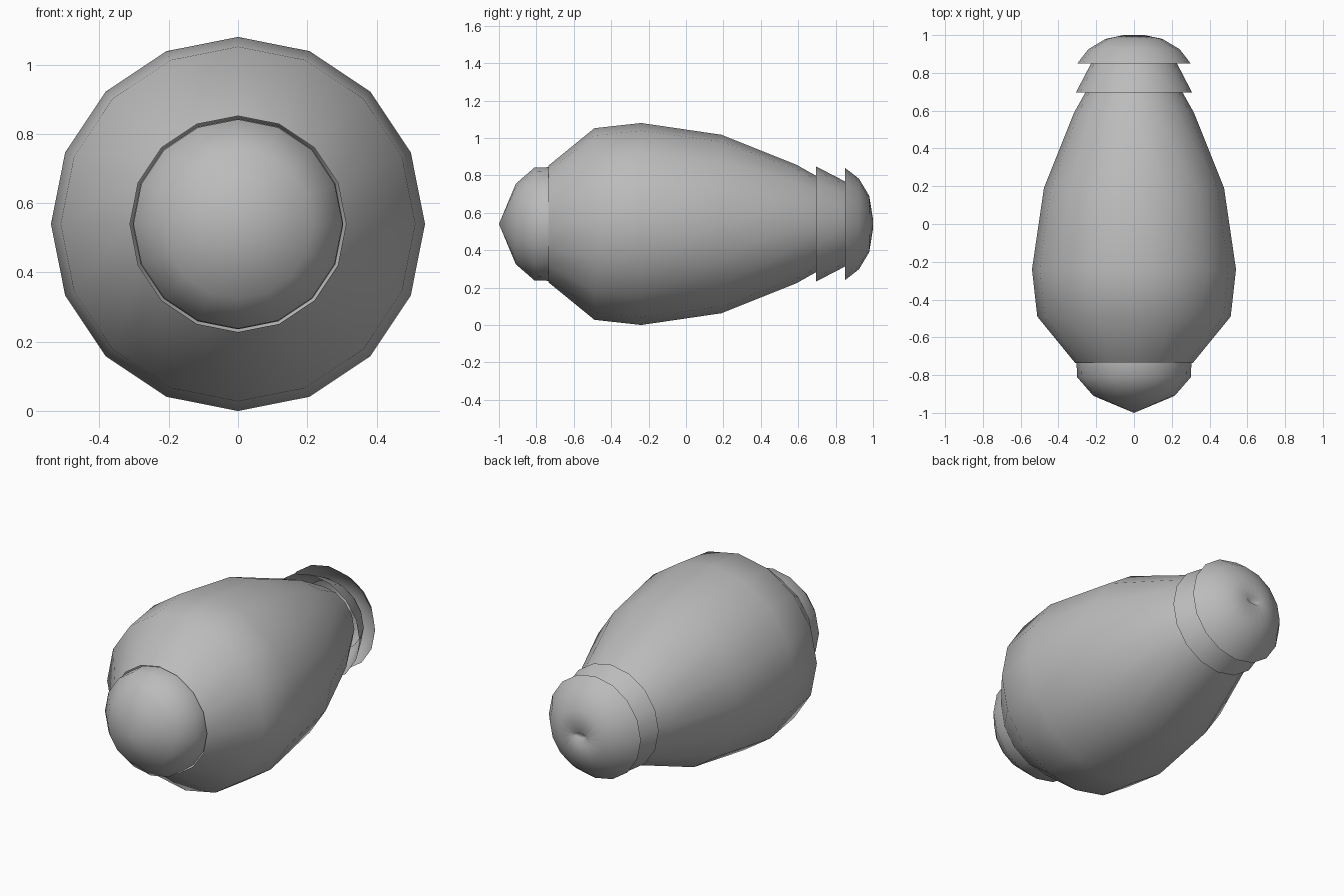
import bpy, bmesh, math

SIDES = 16
AXIS_Z = 0.54

if "Cube" in bpy.data.objects:
    bpy.data.objects.remove(bpy.data.objects["Cube"], do_unlink=True)

grey = bpy.data.materials.new("plain grey")
grey.use_nodes = True
colour = (0.5, 0.5, 0.5, 1)
grey.diffuse_color = colour
grey.node_tree.nodes["Principled BSDF"].inputs["Base Color"].default_value = colour


def turned(name, profile):
    """Turn (y, radius[, vertical radius]) rings about the long axis."""
    bm = bmesh.new()
    rings = []
    for y, rx, *rest in profile:
        rz = rest[0] if rest else rx
        if rx == 0:
            rings.append([bm.verts.new((0, y, AXIS_Z))] * SIDES)
            continue
        angles = [math.tau * i / SIDES for i in range(SIDES)]
        rings.append([bm.verts.new((rx * math.cos(a), y, AXIS_Z + rz * math.sin(a)))
                      for a in angles])
    for a, b in zip(rings, rings[1:]):
        for i in range(SIDES):
            j = (i + 1) % SIDES
            corners = dict.fromkeys((a[i], b[i], b[j], a[j]))
            bm.faces.new(list(corners)).smooth = True
    mesh = bpy.data.meshes.new(name)
    bm.to_mesh(mesh)
    bm.free()
    mesh.materials.append(grey)
    obj = bpy.data.objects.new(name, mesh)
    bpy.context.collection.objects.link(obj)
    return obj


# Rounded, pointed nose that sits inside the front of the body
turned("nose", [(-1, 0), (-0.91, 0.215), (-0.81, 0.302), (-0.72, 0.304)])

# Barrel body, tapering to the back and running inside the collar
turned("body", [(-0.735, 0.312), (-0.49, 0.512), (-0.24, 0.54), (0.19, 0.477),
                (0.59, 0.317), (0.70, 0.255), (0.80, 0.2)])

# Flared collar, open at the front
turned("rear_collar", [(0.695, 0.308), (0.845, 0.23), (0.88, 0.2)])

# Domed end cap with a small oval dimple
turned("rear_cap", [(0.85, 0.3), (0.925, 0.242), (0.98, 0.15),
                    (1, 0.055, 0.025), (0.985, 0.03, 0.012), (0.985, 0)])
